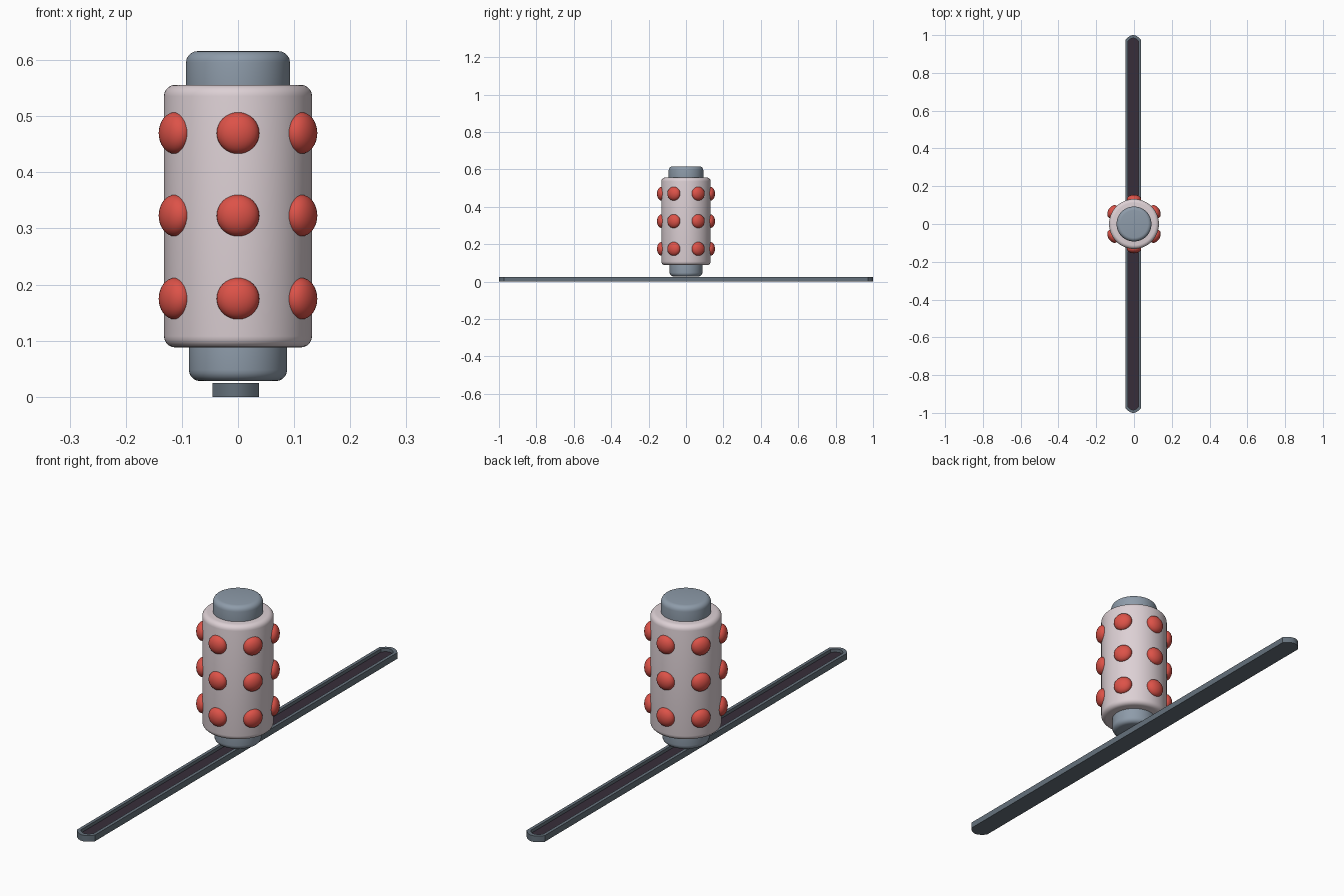
import bpy, bmesh, math
from mathutils import Matrix

if "Cube" in bpy.data.objects:
    bpy.data.objects.remove(bpy.data.objects["Cube"])


def material(name, rgb):
    m = bpy.data.materials.new(name)
    m.diffuse_color = (*rgb, 1)
    m.use_nodes = True
    m.node_tree.nodes["Principled BSDF"].inputs["Base Color"].default_value = m.diffuse_color
    return m


PALE = material("pale pink grey", (0.72, 0.63, 0.66))
STEEL = material("blue grey", (0.27, 0.33, 0.40))
RED = material("red", (0.72, 0.085, 0.065))
SLATE = material("dark slate", (0.13, 0.165, 0.20))
DARK = material("dark plum", (0.038, 0.027, 0.042))


def finish(bm, name, mats, smooth=True):
    bmesh.ops.recalc_face_normals(bm, faces=bm.faces)
    me = bpy.data.meshes.new(name)
    bm.to_mesh(me)
    bm.free()
    for m in mats:
        me.materials.append(m)
    ob = bpy.data.objects.new(name, me)
    bpy.context.collection.objects.link(ob)
    if smooth:
        bpy.ops.object.select_all(action='DESELECT')
        ob.select_set(True)
        bpy.context.view_layer.objects.active = ob
        bpy.ops.object.shade_smooth_by_angle(angle=math.radians(35))
    return ob


def drum(name, radius, z0, z1, r_bottom, r_top, mat, sides=64, steps=5):
    """Closed cylinder with rounded rims, made from stacked rings."""
    profile = []
    for z, r, start in ((z0, r_bottom, -90), (z1, r_top, 0)):
        cz = z + r if start else z - r
        for i in range(steps + 1):
            a = math.radians(start + 90 * i / steps)
            profile.append((radius - r + r * math.cos(a), cz + r * math.sin(a)))
    bm = bmesh.new()
    rings = [[bm.verts.new((r * math.cos(2 * math.pi * k / sides),
                            r * math.sin(2 * math.pi * k / sides), z))
              for k in range(sides)] for r, z in profile]
    for a, b in zip(rings, rings[1:]):
        for k in range(sides):
            n = (k + 1) % sides
            bm.faces.new((a[k], a[n], b[n], b[k]))
    bm.faces.new(rings[0])
    bm.faces.new(rings[-1])
    return finish(bm, name, [mat])


# Main body and end caps
drum("body", 0.132, 0.088, 0.556, 0.02, 0.02, PALE)
drum("top_cap", 0.0925, 0.53, 0.616, 0.01, 0.02, STEEL)
drum("bottom_cap", 0.0875, 0.028, 0.115, 0.02, 0.01, STEEL)

# Three rows of six flattened studs
for row, z in enumerate((0.175, 0.323, 0.47)):
    for k in range(6):
        bm = bmesh.new()
        bmesh.ops.create_uvsphere(bm, u_segments=28, v_segments=16, radius=1)
        place = (Matrix.Rotation(math.radians(30 + 60 * k), 4, 'Z')
                 @ Matrix.Translation((0.13, 0, z))
                 @ Matrix.Diagonal((0.025, 0.038, 0.037, 1)))
        bm.transform(place)
        finish(bm, f"stud_{row + 1}_{k + 1}", [RED])


# Long shallow tray with bowed ends
def outline(half_w, half_l, bow, n=10):
    pts = []
    for s in (1, -1):
        for i in range(n + 1):
            t = 1 - 2 * i / n
            pts.append((-0.004 + s * t * half_w,
                        s * (half_l - bow * t * t)))
    return pts


bm = bmesh.new()
outer, inner = outline(0.041, 1.0, 0.026), outline(0.028, 0.984, 0.018)
loops = [[bm.verts.new((x, y, z)) for x, y in pts]
         for pts, z in ((outer, 0), (outer, 0.025), (inner, 0.025), (inner, 0.012))]
for a, b in zip(loops, loops[1:]):
    for k in range(len(a)):
        n = (k + 1) % len(a)
        bm.faces.new((a[k], a[n], b[n], b[k]))
bm.faces.new(loops[0])
floor = bm.faces.new(loops[-1])
floor.material_index = 1
finish(bm, "base_rail", [SLATE, DARK])
